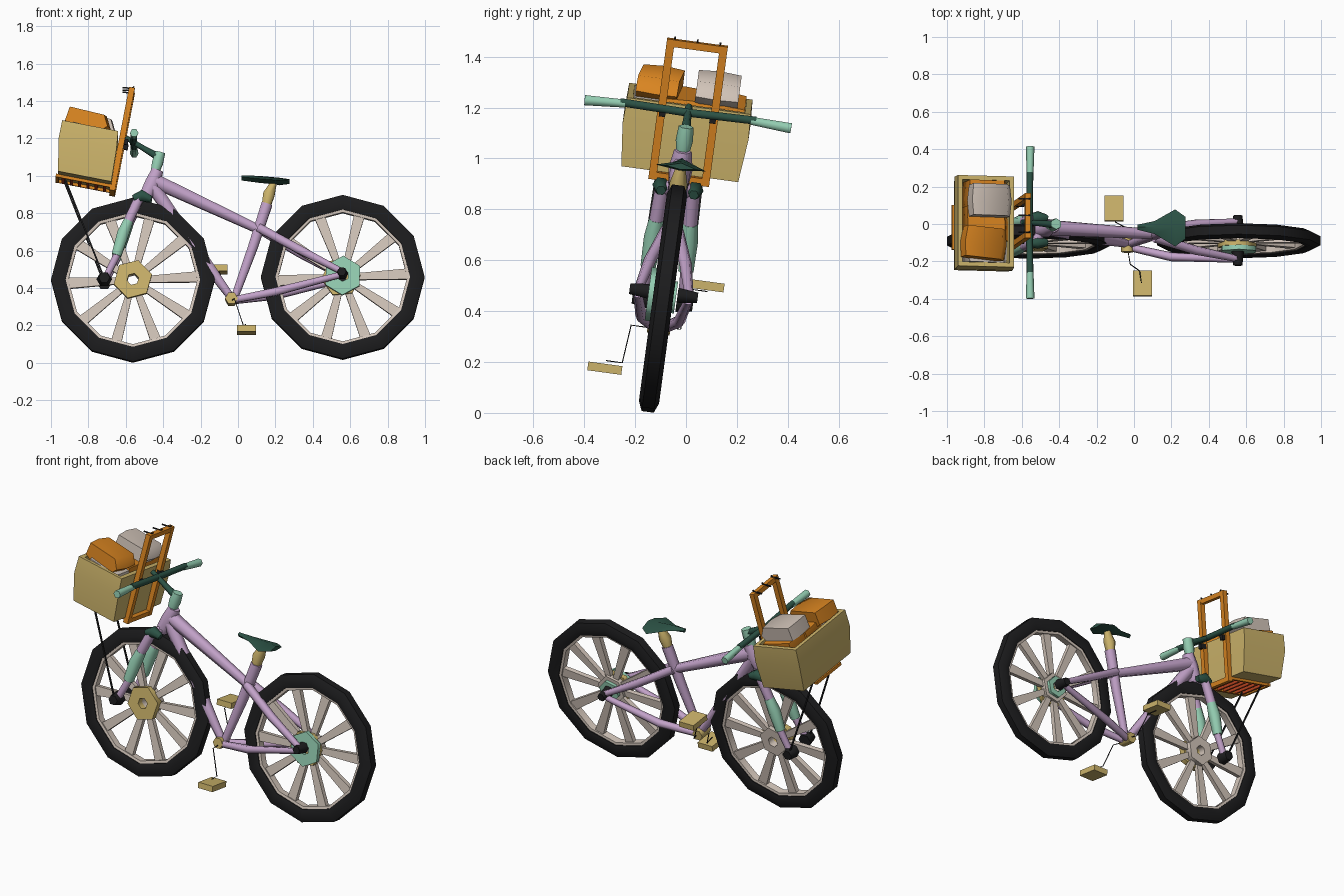
import bpy, bmesh, math
from mathutils import Vector, Matrix

if "Cube" in bpy.data.objects:
    bpy.data.objects.remove(bpy.data.objects["Cube"])

def mat(name, r, g, b):
    m = bpy.data.materials.new(name)
    m.diffuse_color = (r, g, b, 1)
    m.use_nodes = True
    m.node_tree.nodes["Principled BSDF"].inputs["Base Color"].default_value = m.diffuse_color
    return m

BLACK = mat("black", 0.012, 0.012, 0.013)
PURPLE = mat("lilac", 0.54, 0.36, 0.58)
MINT = mat("mint", 0.30, 0.62, 0.45)
GREEN = mat("dark_green", 0.025, 0.085, 0.06)
YELLOW = mat("straw", 0.60, 0.45, 0.145)
ORANGE = mat("orange", 0.70, 0.235, 0.015)
BEIGE = mat("beige", 0.65, 0.56, 0.49)
RED = mat("red", 0.50, 0.06, 0.015)

# The whole bike leans sideways; the rack is pitched forward as well
PIVOT, S = 1.12, 0.135
LEAN = Matrix(((1, 0, 0, 0), (0, 0.99, S, -PIVOT * S), (0, -S, 1, 0), (0, 0, 0, 1)))
RACK = Matrix.Translation((-0.815, 0, 0.965)) @ Matrix.Rotation(math.radians(11), 4, 'Y')
I = Matrix.Identity(4)

def finish(name, bm, material, M=I):
    bmesh.ops.recalc_face_normals(bm, faces=bm.faces)
    me = bpy.data.meshes.new(name)
    bm.to_mesh(me)
    bm.free()
    me.transform(LEAN @ M)
    me.shade_smooth()
    me.set_sharp_from_angle(angle=math.radians(62))
    me.materials.append(material)
    ob = bpy.data.objects.new(name, me)
    bpy.context.collection.objects.link(ob)
    return ob

def loft(name, rings, material, M=I, closed=False):
    """Skin a list of equal-length point rings; cap the ends unless closed."""
    bm = bmesh.new()
    vs = [[bm.verts.new(p) for p in r] for r in rings]
    n = len(vs[0])
    pairs = list(zip(vs, vs[1:])) + ([(vs[-1], vs[0])] if closed else [])
    for a, b in pairs:
        for i in range(n):
            j = (i + 1) % n
            bm.faces.new((a[i], a[j], b[j], b[i]))
    if not closed:
        bm.faces.new(vs[0])
        bm.faces.new(vs[-1])
    return finish(name, bm, material, M)

def tube(name, pts, radii, material, sides=6, M=I):
    pts = [Vector(p) for p in pts]
    if not isinstance(radii, (list, tuple)):
        radii = [radii] * len(pts)
    rings = []
    for k, p in enumerate(pts):
        t = (pts[min(k + 1, len(pts) - 1)] - pts[max(k - 1, 0)]).normalized()
        ref = Vector((0, 1, 0)) if abs(t.y) < 0.9 else Vector((1, 0, 0))
        u = t.cross(ref).normalized()
        v = t.cross(u)
        rings.append([p + radii[k] * (u * math.cos(a) + v * math.sin(a))
                      for a in (2 * math.pi * (i + 0.5) / sides for i in range(sides))])
    return loft(name, rings, material, M)

def box(name, c, size, material, M=I):
    x, y, z = (s / 2 for s in size)
    c = Vector(c)
    rings = [[c + Vector((sx * x, sy * y, h)) for sx, sy in ((-1, -1), (1, -1), (1, 1), (-1, 1))]
             for h in (-z, z)]
    return loft(name, rings, material, M)

def lathe(name, cx, cz, profile, material, n=12, phase=0.0):
    """Revolve an (r, y) loop round the axle."""
    rings = []
    for i in range(n):
        a = 2 * math.pi * i / n + phase
        rings.append([Vector((cx + r * math.cos(a), y, cz + r * math.sin(a))) for r, y in profile])
    return loft(name, rings, material, closed=True)

def disc(name, cx, cz, r, y0, y1, material, phase=0.0):
    lathe(name, cx, cz, [(0.032, y0), (r, y0), (r, y1), (0.032, y1)], material, 6, phase)

# Wheels
for side, cx, cz in (("front", -0.562, 0.442), ("rear", 0.56, 0.457)):
    lathe(side + "_tyre", cx, cz, [(0.36, -0.03), (0.40, -0.04), (0.438, -0.024),
          (0.438, 0.024), (0.40, 0.04), (0.36, 0.03)], BLACK, phase=math.pi / 2)
    lathe(side + "_rim", cx, cz, [(0.368, -0.026), (0.345, -0.022), (0.345, 0.022), (0.368, 0.026)],
          BEIGE, phase=math.pi / 2)
    for k in range(10):
        a = 2 * math.pi * k / 10 + 0.05
        d, t = Vector((math.cos(a), 0, math.sin(a))), Vector((-math.sin(a), 0, math.cos(a)))
        rings = [[Vector((cx, 0, cz)) + d * r + t * w * sx + Vector((0, 0.014 * sy, 0))
                  for sx, sy in ((-1, -1), (1, -1), (1, 1), (-1, 1))]
                 for r, w in ((0.06, 0.017), (0.355, 0.029))]
        loft(side + "_spoke_%d" % k, rings, BEIGE)

# Hubs
disc("front_hub_plate", -0.562, 0.442, 0.105, -0.045, -0.005, YELLOW, 0.25)
disc("front_hub_back", -0.562, 0.442, 0.09, -0.005, 0.04, BEIGE, 0.25)
disc("rear_hub_plate", 0.56, 0.46, 0.105, -0.06, -0.035, MINT, 0.5)
disc("rear_sprocket", 0.55, 0.455, 0.105, -0.035, -0.005, YELLOW, 0.1)
disc("rear_hub_back", 0.56, 0.46, 0.09, -0.005, 0.03, BEIGE, 0.2)
disc("rear_hub_cap", 0.56, 0.46, 0.066, 0.03, 0.05, MINT, 0.2)

# Frame
tube("head_tube", [(-0.43, 0, 1.03), (-0.455, 0, 0.96), (-0.50, 0, 0.88)], [0.035, 0.048, 0.038], PURPLE)
tube("top_tube", [(-0.44, 0, 0.97), (0.14, 0, 0.70)], [0.042, 0.026], PURPLE)
tube("down_tube", [(-0.46, 0, 0.95), (-0.33, 0, 0.76), (-0.19, 0, 0.56), (-0.03, 0, 0.34)],
     [0.04, 0.036, 0.035, 0.022], PURPLE)
tube("seat_tube", [(-0.025, 0, 0.33), (0.08, 0, 0.62), (0.155, 0, 0.85)], [0.022, 0.03, 0.034], PURPLE)
for s in (-1, 1):
    n = "left" if s > 0 else "right"
    tube("seat_stay_" + n, [(0.11, s * 0.02, 0.72), (0.33, s * 0.07, 0.595), (0.555, s * 0.10, 0.475)],
         [0.026, 0.025, 0.018], PURPLE)
    tube("chain_stay_" + n, [(-0.02, s * 0.02, 0.335), (0.2, s * 0.075, 0.37), (0.54, s * 0.10, 0.455)],
         [0.02, 0.024, 0.018], PURPLE)
    tube("rear_axle_nut_" + n, [(0.555, s * 0.055, 0.47), (0.555, s * 0.135, 0.47)], [0.034, 0.024], BLACK)
    # Fork, brake and front struts
    tube("fork_crown_" + n, [(-0.49, 0, 0.89), (-0.525, s * 0.06, 0.875)], 0.028, PURPLE)
    tube("fork_leg_" + n, [(-0.52, s * 0.06, 0.89), (-0.60, s * 0.068, 0.72), (-0.64, s * 0.074, 0.58),
         (-0.71, s * 0.08, 0.44)], [0.029, 0.029, 0.022, 0.02], PURPLE)
    tube("fork_sleeve_" + n, [(-0.585, s * 0.067, 0.75), (-0.615, s * 0.07, 0.68), (-0.65, s * 0.075, 0.565)],
         [0.03, 0.037, 0.03], MINT)
    tube("fork_end_" + n, [(-0.715, s * 0.055, 0.44), (-0.715, s * 0.12, 0.44)], [0.042, 0.03], BLACK)
    tube("brake_" + n, [(-0.56, s * 0.068, 0.87), (-0.515, s * 0.068, 0.885), (-0.465, s * 0.065, 0.865)],
         [0.02, 0.034, 0.02], GREEN)
    tube("rack_strut_" + n, [(-0.93, s * 0.09, 0.985), (-0.72, s * 0.10, 0.45)], 0.006, BLACK, 4)

# Cranks and pedals
tube("bottom_bracket", [(-0.035, -0.045, 0.34), (-0.035, 0.045, 0.34)], 0.034, YELLOW)
tube("crank_right", [(-0.03, -0.05, 0.33), (-0.02, -0.11, 0.33), (0.03, -0.125, 0.18), (0.04, -0.19, 0.18)],
     0.003, BLACK, 4)
tube("crank_left", [(-0.03, 0.05, 0.34), (-0.04, 0.085, 0.34), (-0.1, 0.095, 0.50), (-0.1, 0.17, 0.50)],
     0.003, BLACK, 4)
box("pedal_right", (0.045, -0.19, 0.15), (0.10, 0.135, 0.034), YELLOW)
box("pedal_left", (-0.107, 0.165, 0.522), (0.10, 0.135, 0.034), YELLOW)

# Seat post and saddle
tube("seat_post", [(0.148, 0, 0.83), (0.165, 0, 0.90), (0.19, 0, 0.96)], [0.026, 0.036, 0.02], YELLOW)
loft("saddle", [[Vector((x, y, z)) for y, z in ((-w, e), (0, t), (w, e), (0, b))]
     for x, w, t, e, b in ((0.02, 0.014, 1.002, 0.992, 0.975), (0.11, 0.035, 1.0, 0.98, 0.963),
                           (0.22, 0.10, 0.99, 0.963, 0.952), (0.275, 0.06, 0.982, 0.965, 0.957))], GREEN)

# Steering
tube("steerer", [(-0.445, 0, 1.02), (-0.43, 0, 1.07), (-0.415, 0, 1.125)], [0.026, 0.034, 0.03], MINT)
tube("stem", [(-0.425, 0, 1.10), (-0.51, 0, 1.15), (-0.60, 0, 1.205)], [0.022, 0.016, 0.014], GREEN)
tube("handlebar", [(-0.556, -0.27, 1.185), (-0.56, 0, 1.18), (-0.556, 0.27, 1.185)], 0.018, GREEN)
for s in (-1, 1):
    tube("grip_%d" % (s + 1), [(-0.556, s * 0.25, 1.182), (-0.555, s * 0.41, 1.174)], [0.018, 0.023], MINT)

# Rack: upright frame, base and slats
for s in (-1, 1):
    tube("rack_upright_%d" % (s + 1), [(0.15, s * 0.105, -0.03), (0.15, s * 0.105, 0.53)], 0.022, ORANGE, 4, RACK)
    tube("rack_side_%d" % (s + 1), [(-0.155, s * 0.108, -0.008), (0.15, s * 0.108, -0.008)], 0.011, ORANGE, 4, RACK)
    box("rack_clamp_%d" % (s + 1), (0.165, s * 0.1, 0.24), (0.04, 0.025, 0.03), BLACK, RACK)
for n, x, z, r in (("bottom", 0.15, -0.015, 0.02), ("top", 0.15, 0.515, 0.02), ("front", -0.152, -0.008, 0.012)):
    tube("rack_bar_" + n, [(x, -0.12, z), (x, 0.12, z)], r, ORANGE, 4, RACK)
for k in range(6):
    x = -0.12 + k * 0.045
    tube("rack_slat_%d" % k, [(x, -0.115, -0.009), (x, 0.115, -0.009)], 0.01, RED, 4, RACK)
for k, y in enumerate((-0.09, 0, 0.09)):
    tube("rack_hook_%d" % k, [(0.10, y, 0.522), (0.15, y, 0.53), (0.16, y, 0.54)], 0.005, BLACK, 4, RACK)

# Basket: open tub with an inner wall
def rect(x0, x1, y, z):
    return [Vector(p) for p in ((x0, -y, z), (x1, -y, z), (x1, y, z), (x0, y, z))]
loft("basket", [rect(-0.15, 0.14, 0.232, 0.0), rect(-0.18, 0.135, 0.25, 0.17), rect(-0.18, 0.125, 0.245, 0.27),
                rect(-0.155, 0.10, 0.222, 0.27), rect(-0.14, 0.11, 0.22, 0.04)], YELLOW, RACK)

# Bundles of cargo
def bundle(name, c, size, material, turn=0.0):
    x, y, z = (s / 2 for s in size)
    rings = [[Vector((x * a * t, v, z * b * t)) for a, b in
              ((-1, -0.5), (-0.6, -1), (0.7, -1), (1, -0.3), (0.75, 0.8), (-0.9, 1))]
             for v, t in ((-y, 0.92), (0, 1.0), (y, 0.92))]
    loft(name, rings, material, RACK @ Matrix.Translation(c) @ Matrix.Rotation(turn, 4, 'Z'))

bundle("bundle_grey_low", (-0.015, -0.13, 0.19), (0.25, 0.18, 0.19), BEIGE)
bundle("bundle_orange_low", (-0.015, 0.13, 0.20), (0.25, 0.18, 0.20), ORANGE)
bundle("bundle_orange_mid", (-0.02, -0.01, 0.225), (0.25, 0.20, 0.14), ORANGE, 0.1)
bundle("bundle_orange_top", (-0.045, -0.125, 0.305), (0.25, 0.165, 0.11), ORANGE, -0.08)
bundle("bundle_grey_top", (-0.015, 0.105, 0.32), (0.24, 0.17, 0.11), BEIGE)
